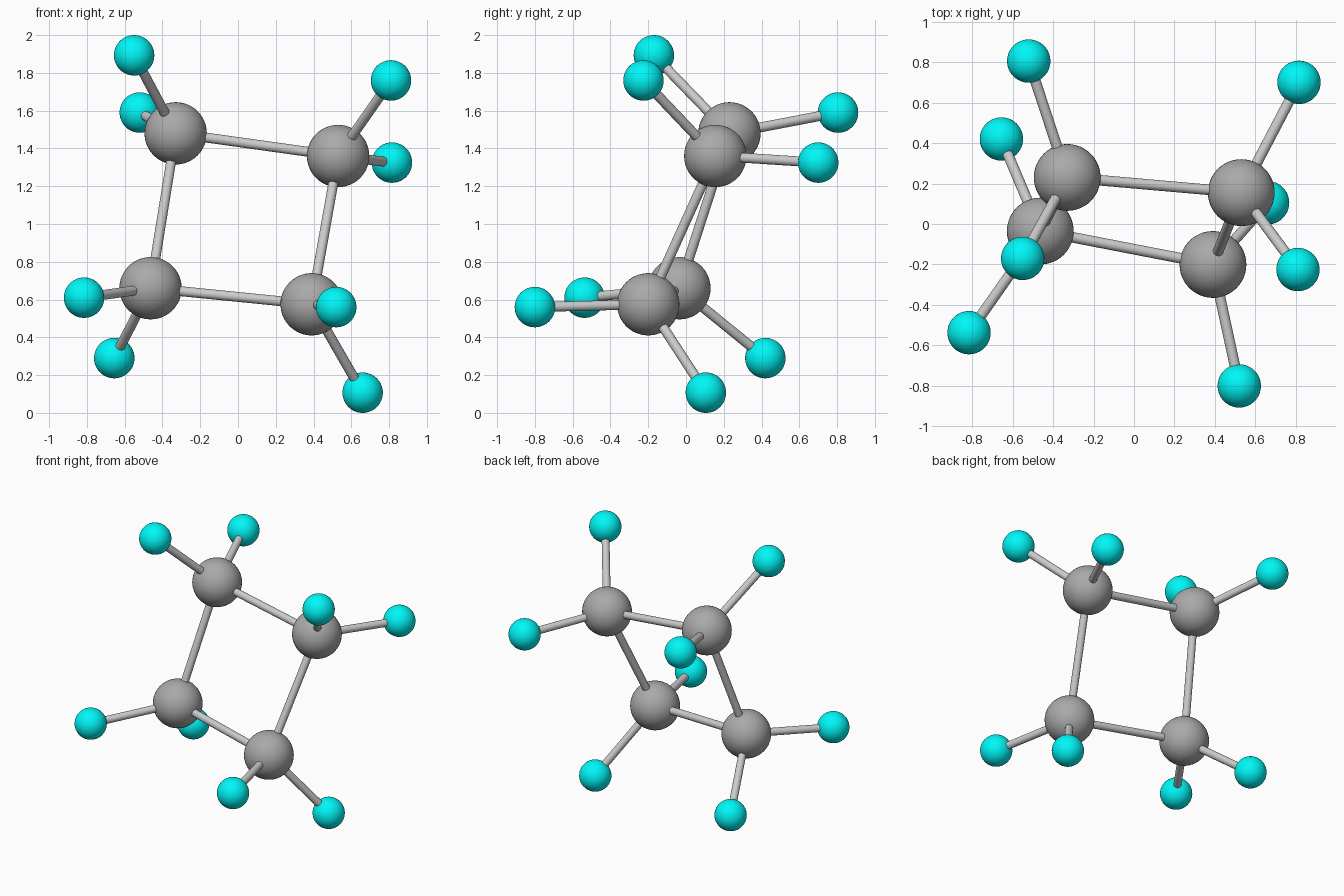
import bpy
from mathutils import Vector

if "Cube" in bpy.data.objects:
    bpy.data.objects.remove(bpy.data.objects["Cube"])

CORE_R, OUTER_R, BOND_R = 0.165, 0.107, 0.026

# Four ring atoms, each with the two outer atoms it carries
groups = {
    "upper_left": ((-0.33, 0.23, 1.48), [(-0.55, -0.17, 1.893), (-0.52, 0.805, 1.59)]),
    "upper_right": ((0.53, 0.155, 1.36), [(0.81, -0.225, 1.76), (0.815, 0.70, 1.325)]),
    "lower_right": ((0.39, -0.20, 0.575), [(0.52, -0.80, 0.56), (0.66, 0.105, 0.107)]),
    "lower_left": ((-0.463, -0.035, 0.66), [(-0.815, -0.537, 0.61), (-0.655, 0.42, 0.29)]),
}


def material(name, color):
    mat = bpy.data.materials.new(name)
    mat.diffuse_color = color
    mat.use_nodes = True
    mat.node_tree.nodes["Principled BSDF"].inputs["Base Color"].default_value = mat.diffuse_color
    return mat


dark_grey = material("dark_grey", (0.40, 0.40, 0.40, 1))
cyan = material("cyan", (0.0, 0.93, 0.93, 1))


def ball(name, centre, radius, mat):
    bpy.ops.mesh.primitive_uv_sphere_add(segments=48, ring_count=24, radius=radius, location=centre)
    obj = bpy.context.object
    obj.name = name
    obj.data.materials.append(mat)
    bpy.ops.object.shade_smooth()


def bond(name, start, end):
    a, b = Vector(start), Vector(end)
    bpy.ops.mesh.primitive_cylinder_add(vertices=32, radius=BOND_R, depth=(b - a).length,
                                        location=(a + b) / 2)
    obj = bpy.context.object
    obj.name = name
    obj.rotation_euler = (b - a).to_track_quat('Z', 'Y').to_euler()
    bpy.ops.object.shade_smooth_by_angle()


# Atoms and the bonds to the outer atoms
for name, (centre, outers) in groups.items():
    ball(f"{name}_ring_atom", centre, CORE_R, dark_grey)
    for i, pos in enumerate(outers, 1):
        ball(f"{name}_outer_atom_{i}", pos, OUTER_R, cyan)
        bond(f"{name}_outer_bond_{i}", centre, pos)

# Bonds closing the four-sided ring
names = list(groups)
for a, b in zip(names, names[1:] + names[:1]):
    bond(f"ring_bond_{a}_to_{b}", groups[a][0], groups[b][0])
